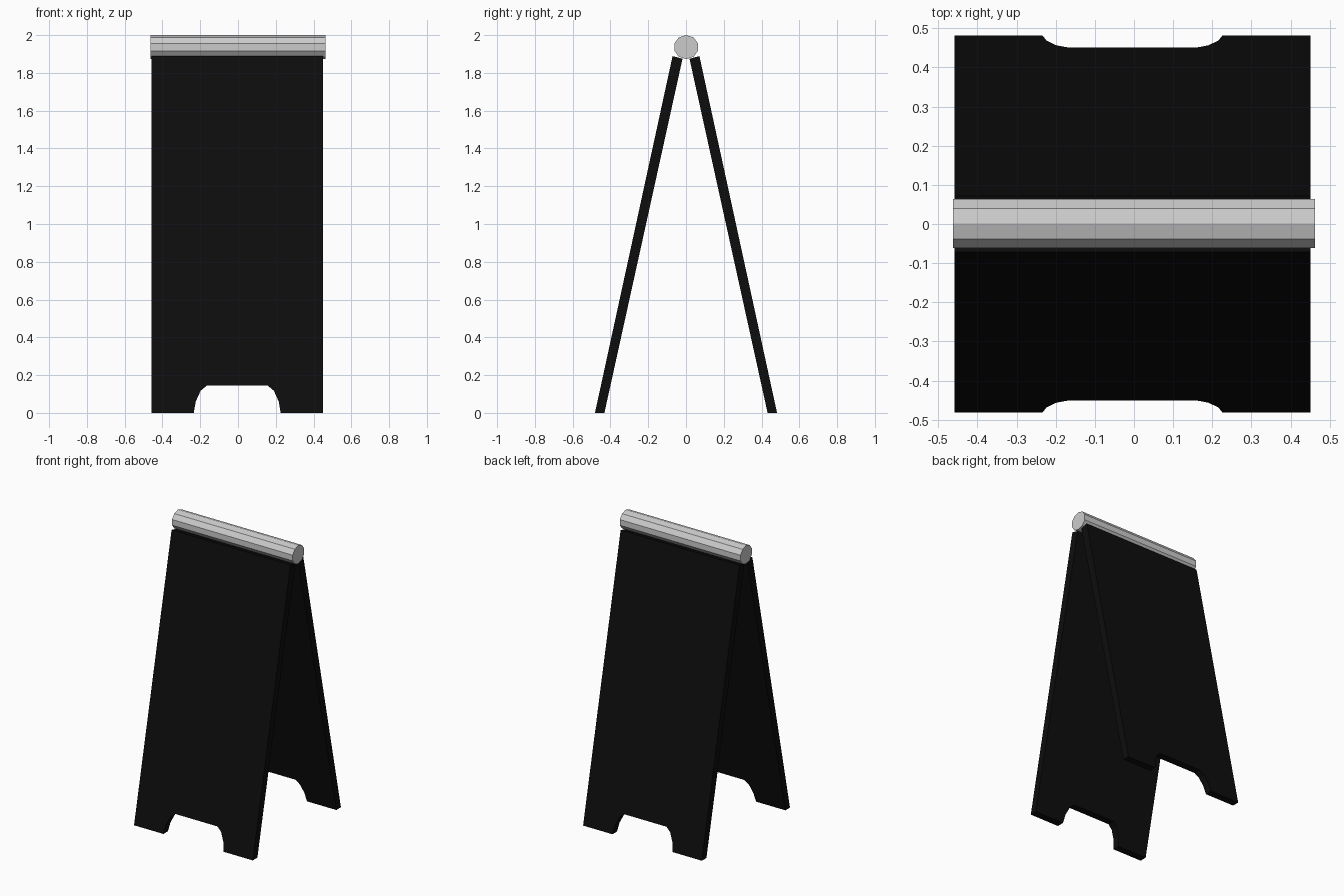
import bpy, bmesh, math
from mathutils import Matrix

cube = bpy.data.objects.get("Cube")
if cube:
    bpy.data.objects.remove(cube, do_unlink=True)


def make_material(name, value):
    mat = bpy.data.materials.new(name)
    mat.use_nodes = True
    color = (value, value, value, 1)
    mat.diffuse_color = color
    mat.node_tree.nodes["Principled BSDF"].inputs["Base Color"].default_value = color
    return mat


def add_object(name, bm, mat):
    bmesh.ops.recalc_face_normals(bm, faces=bm.faces)
    mesh = bpy.data.meshes.new(name)
    bm.to_mesh(mesh)
    bm.free()
    mesh.materials.append(mat)
    obj = bpy.data.objects.new(name, mesh)
    bpy.context.collection.objects.link(obj)
    return obj


black = make_material("board black", 0.004)
grey = make_material("hinge grey", 0.6)

# Half outline of a board: top corner, foot, then the arch between the feet
CENTRE_X = -0.004
TOP = 1.889
half = [(0.455, TOP), (0.455, 0), (0.23, 0), (0.22, 0.06), (0.194, 0.118), (0.162, 0.145)]
outline = half + [(-x, z) for x, z in reversed(half)]


def make_board(name, side):
    """Leaning board with level feet and a top edge square to the slope."""
    bm = bmesh.new()
    rings = []
    for foot_y, head_y, head_z in ((0.482, 0.071, TOP), (0.432, 0.0185, 1.875)):
        ring = []
        for x, z in outline:
            t = z / TOP
            y = foot_y + (head_y - foot_y) * t
            ring.append(bm.verts.new((x + CENTRE_X, side * y, head_z * t)))
        rings.append(ring)
        bm.faces.new(ring)
    outer, inner = rings
    for i in range(len(outline)):
        j = (i + 1) % len(outline)
        bm.faces.new((outer[i], outer[j], inner[j], inner[i]))
    add_object(name, bm, black)


make_board("front_board", -1)
make_board("back_board", 1)

# Ten-sided hinge bar along the top, one edge pointing straight up
bm = bmesh.new()
bmesh.ops.create_cone(bm, cap_ends=True, segments=10, radius1=1, radius2=1, depth=2)
lowest_turn = Matrix.Rotation(math.radians(90), 4, "Y")
bmesh.ops.transform(bm, matrix=lowest_turn, verts=bm.verts)
top_vert = max(bm.verts, key=lambda v: v.co.z).co
turn = Matrix.Rotation(math.atan2(top_vert.y, top_vert.z), 4, "X")
bmesh.ops.transform(bm, matrix=turn, verts=bm.verts)
bmesh.ops.scale(bm, vec=(0.462, 0.066, 0.0635), verts=bm.verts)
bmesh.ops.translate(bm, vec=(0, 0.001, 1.9365), verts=bm.verts)
add_object("hinge_bar", bm, grey)
